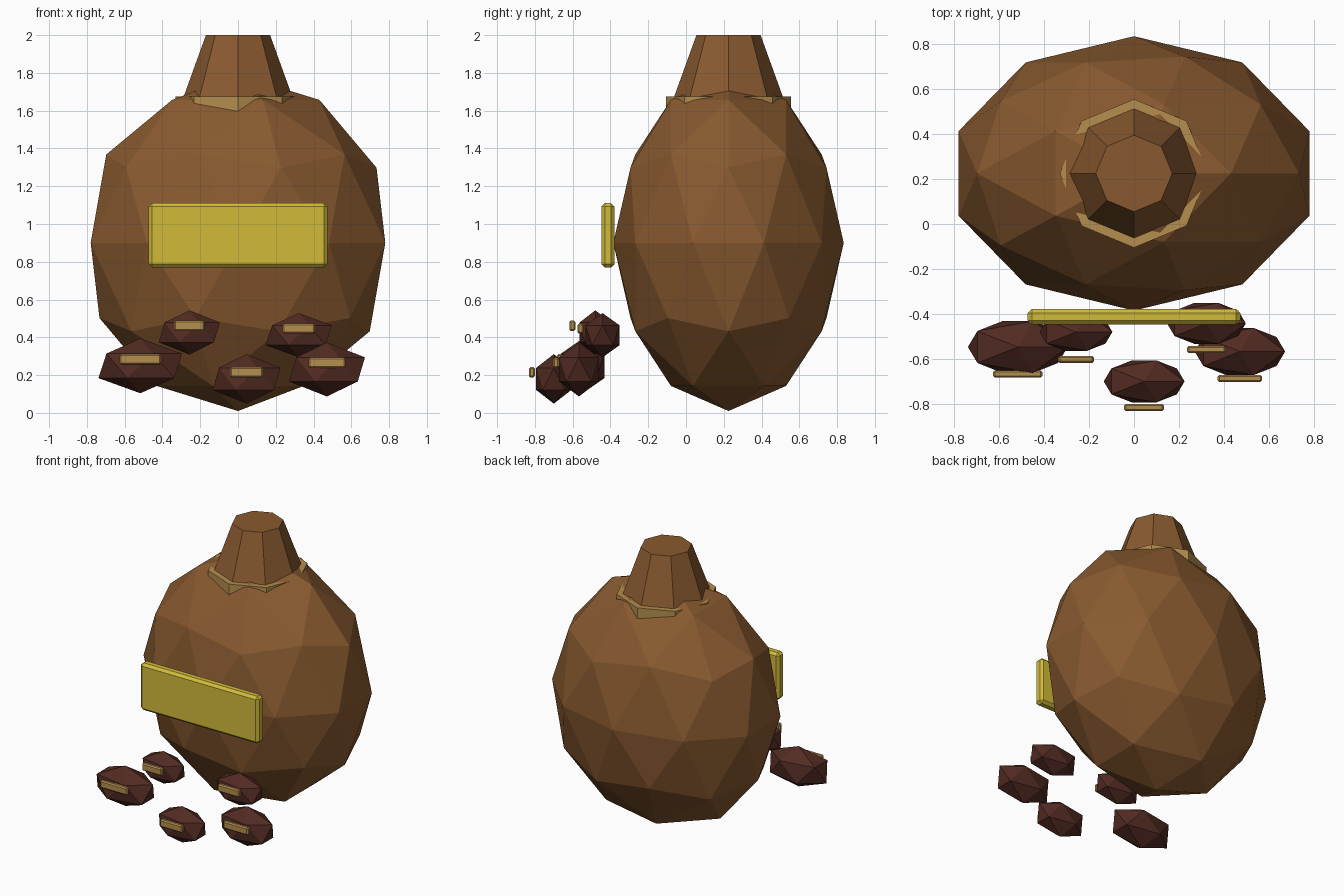
import bpy

if "Cube" in bpy.data.objects:
    bpy.data.objects.remove(bpy.data.objects["Cube"])

def material(name, rgb):
    m = bpy.data.materials.new(name)
    m.diffuse_color = (*rgb, 1.0)
    m.use_nodes = True
    m.node_tree.nodes["Principled BSDF"].inputs["Base Color"].default_value = m.diffuse_color
    return m

sack_brown = material("sack brown", (0.25, 0.102, 0.029))
label_yellow = material("label yellow", (0.64, 0.50, 0.042))
rope_tan = material("rope tan", (0.46, 0.27, 0.075))
bean_brown = material("bean brown", (0.084, 0.024, 0.016))

def finish(name, mat, scale=None):
    ob = bpy.context.object
    ob.name = name
    if scale:
        ob.scale = scale
        bpy.ops.object.transform_apply(location=False, rotation=False, scale=True)
    ob.data.materials.append(mat)
    return ob

def faceted_ball(name, loc, radii, detail, mat):
    bpy.ops.mesh.primitive_ico_sphere_add(subdivisions=detail, radius=1, location=loc)
    return finish(name, mat, radii)

def bevelled_box(name, loc, size, bevel, mat):
    bpy.ops.mesh.primitive_cube_add(size=1, location=loc)
    ob = finish(name, mat, size)
    mod = ob.modifiers.new("bevel", 'BEVEL')
    mod.width = bevel
    mod.segments = 1

def eight_sided(name, z0, z1, r0, r1, mat):
    bpy.ops.mesh.primitive_cone_add(vertices=8, radius1=r0, radius2=r1, depth=z1 - z0,
                                    location=(0, 0.225, (z0 + z1) / 2))
    finish(name, mat)

# Sack: body, gathered neck and tie
faceted_ball("sack_body", (0, 0.225, 0.90), (0.82, 0.61, 0.89), 2, sack_brown)
eight_sided("sack_neck", 1.64, 2.0, 0.30, 0.17, sack_brown)
eight_sided("neck_tie", 1.57, 1.675, 0.33, 0.33, rope_tan)

# Blank label on the front
bevelled_box("front_label", (0, -0.413, 0.94), (0.945, 0.07, 0.34), 0.018, label_yellow)

# Beans with a pale crease floating in front: x, y, z, x radius, z radius, crease y
beans = [
    (-0.517, -0.547, 0.249, 0.248, 0.145, -0.667),
    (-0.258, -0.480, 0.426, 0.181, 0.117, -0.602),
    (0.322, -0.442, 0.411, 0.196, 0.117, -0.558),
    (0.471, -0.567, 0.230, 0.225, 0.143, -0.687),
    (0.045, -0.700, 0.180, 0.201, 0.131, -0.816),
]
for i, (x, y, z, rx, rz, cy) in enumerate(beans, 1):
    faceted_ball(f"bean_{i}", (x, y, z), (rx, rx * 0.545, rz), 1, bean_brown)
    bevelled_box(f"bean_crease_{i}", (x, cy, z + 0.035), (rx * 0.88, 0.032, 0.054),
                 0.008, rope_tan)
